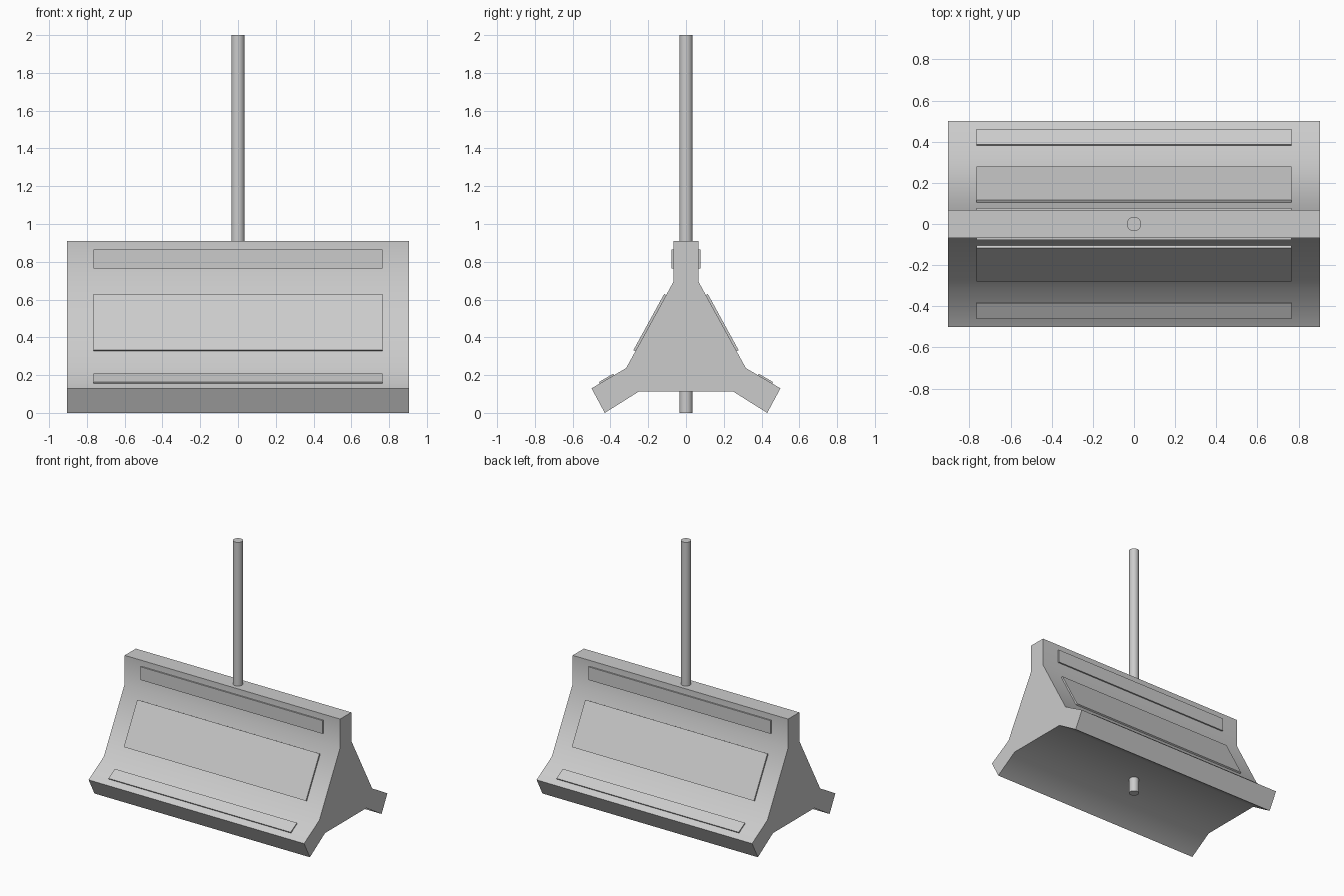
import bpy, bmesh, math
from mathutils import Vector

if "Cube" in bpy.data.objects:
    bpy.data.objects.remove(bpy.data.objects["Cube"])


def extrude_profile(name, points, half):
    """Solid prism: a (y, z) profile swept along x from -half to +half."""
    bm = bmesh.new()
    face = bm.faces.new([bm.verts.new((-half, y, z)) for y, z in points])
    res = bmesh.ops.extrude_face_region(bm, geom=[face], use_keep_orig=True)
    verts = [g for g in res["geom"] if isinstance(g, bmesh.types.BMVert)]
    bmesh.ops.translate(bm, vec=(2 * half, 0, 0), verts=verts)
    bmesh.ops.recalc_face_normals(bm, faces=bm.faces)
    mesh = bpy.data.meshes.new(name)
    bm.to_mesh(mesh)
    bm.free()
    obj = bpy.data.objects.new(name, mesh)
    bpy.context.collection.objects.link(obj)
    return obj


def smooth(obj, degrees):
    bpy.ops.object.select_all(action='DESELECT')
    obj.select_set(True)
    bpy.context.view_layer.objects.active = obj
    bpy.ops.object.shade_smooth_by_angle(angle=math.radians(degrees))


# Three-armed barrier body
side = [(0.067, 0.91), (0.067, 0.693), (0.317, 0.237),
        (0.50, 0.13), (0.43, 0.0), (0.248, 0.114)]
body = extrude_profile("barrier_body", side + [(-y, z) for y, z in reversed(side)], 0.905)
smooth(body, 35)

# Raised panels on each sloping face: name, segment, start, end, thickness
panels = [("upper_panel", 0, 0.045, 0.145, 0.011),
          ("middle_panel", 1, 0.079, 0.418, 0.012),
          ("lower_panel", 2, 0.074, 0.161, 0.009)]
for name, i, start, end, thick in panels:
    a, b = Vector(side[i]), Vector(side[i + 1])
    d = (b - a).normalized()
    n = Vector((-d.y, d.x))
    pts = [a + d * s + n * h for s, h in
           ((start, -0.01), (end, -0.01), (end, thick), (start, thick))]
    for label, sign in (("back", 1), ("front", -1)):
        extrude_profile(f"{label}_{name}", [(sign * p.x, p.y) for p in pts], 0.765)

# Upright pole through the body
bpy.ops.mesh.primitive_cylinder_add(vertices=32, radius=0.035, depth=2, location=(0, 0, 1))
pole = bpy.context.object
pole.name = "pole"
smooth(pole, 35)
